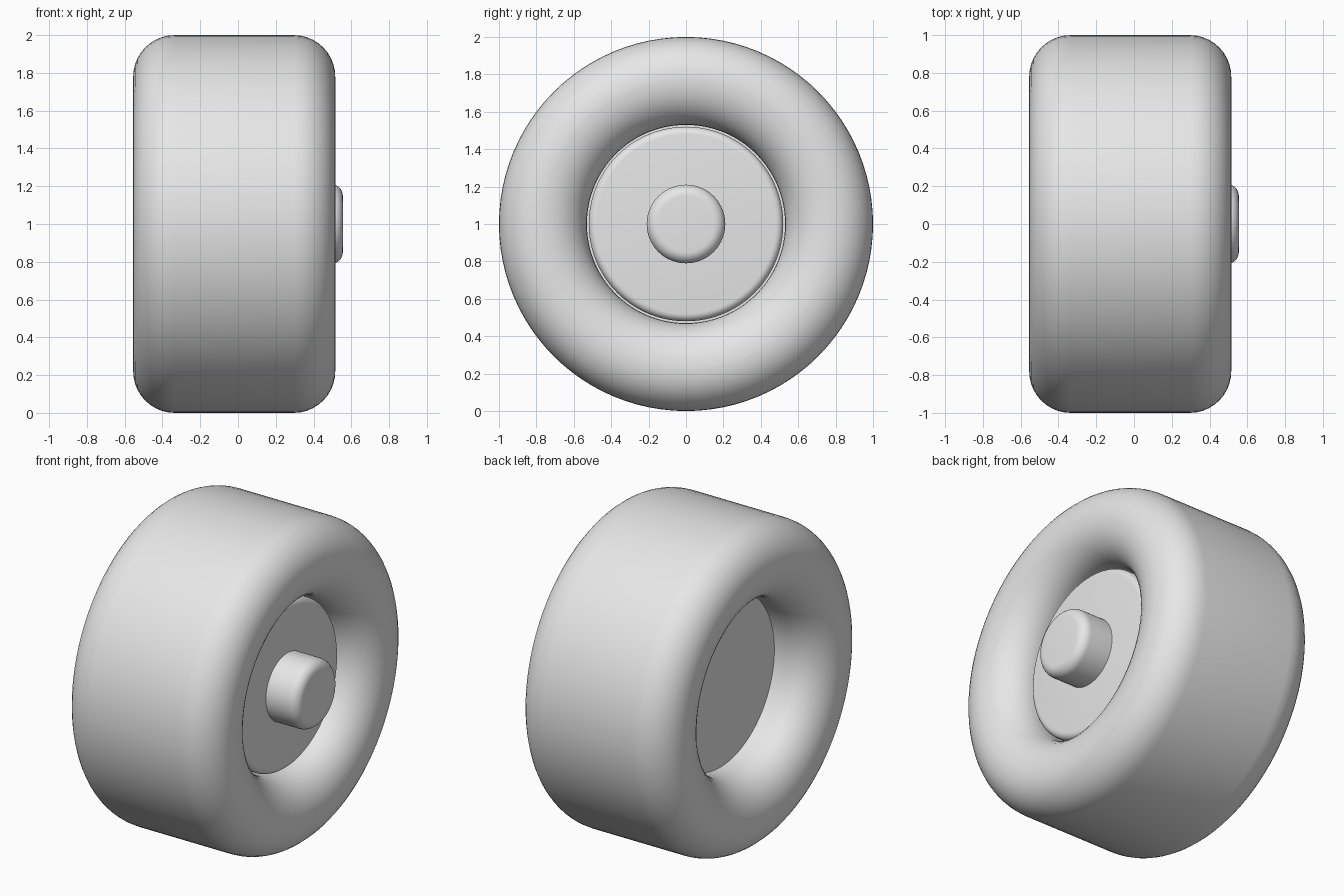
import bpy, bmesh, math

if "Cube" in bpy.data.objects:
    bpy.data.objects.remove(bpy.data.objects["Cube"])

SEGMENTS = 96
grey = bpy.data.materials.new("light grey")
grey.diffuse_color = (0.8, 0.8, 0.8, 1)
grey.use_nodes = True
grey.node_tree.nodes["Principled BSDF"].inputs["Base Color"].default_value = grey.diffuse_color


def arc(cx, cr, rad_x, rad_r, start, end, steps=10):
    """Elliptical arc of (x, radius) points, angles in degrees."""
    pts = []
    for i in range(steps + 1):
        a = math.radians(start + (end - start) * i / steps)
        pts.append((cx + rad_x * math.cos(a), cr + rad_r * math.sin(a)))
    return pts


def lathe(name, profile, closed=False):
    """Spin an (x, radius) profile about the wheel axle at z = 1."""
    bm = bmesh.new()
    rings = []
    for x, r in profile:
        if r < 1e-6:
            rings.append([bm.verts.new((x, 0, 1))] * SEGMENTS)
        else:
            rings.append([bm.verts.new((x, r * math.sin(2 * math.pi * i / SEGMENTS),
                                        1 + r * math.cos(2 * math.pi * i / SEGMENTS)))
                          for i in range(SEGMENTS)])
    pairs = list(zip(rings, rings[1:]))
    if closed:
        pairs.append((rings[-1], rings[0]))
    for a, b in pairs:
        for i in range(SEGMENTS):
            j = (i + 1) % SEGMENTS
            corners = list(dict.fromkeys((a[i], a[j], b[j], b[i])))
            bm.faces.new(corners)
    bmesh.ops.recalc_face_normals(bm, faces=bm.faces)
    mesh = bpy.data.meshes.new(name)
    bm.to_mesh(mesh)
    bm.free()
    mesh.materials.append(grey)
    ob = bpy.data.objects.new(name, mesh)
    bpy.context.collection.objects.link(ob)
    bpy.ops.object.select_all(action='DESELECT')
    ob.select_set(True)
    bpy.context.view_layer.objects.active = ob
    bpy.ops.object.shade_smooth_by_angle(angle=math.radians(40))
    return ob


# Tyre: fat rounded-rectangle section
left, right, inner, outer = -0.555, 0.515, 0.53, 1.0
rx, ro, ri = 0.22, 0.22, 0.24
tyre = (arc(right - rx, outer - ro, rx, ro, 0, 90)
        + arc(left + rx, outer - ro, rx, ro, 90, 180)
        + arc(left + rx, inner + ri, rx, ri, 180, 270)
        + arc(right - rx, inner + ri, rx, ri, 270, 360))
# drop points that coincide where arcs meet
tyre = [p for i, p in enumerate(tyre) if math.dist(p, tyre[i - 1]) > 1e-4]
lathe("tyre", tyre, closed=True)

# Wheel disc: rounded front edge, flat back
lathe("wheel_disc", [(-0.24, 0), (-0.24, 0.535), (0.2, 0.535), (0.2, 0.52)]
      + arc(0.30, 0.48, 0.04, 0.04, 90, 0, 6) + [(0.34, 0)])

# Hub cap
lathe("hub_cap", [(0.3, 0), (0.3, 0.21)]
      + arc(0.495, 0.15, 0.06, 0.06, 90, 0, 8) + [(0.555, 0)])
